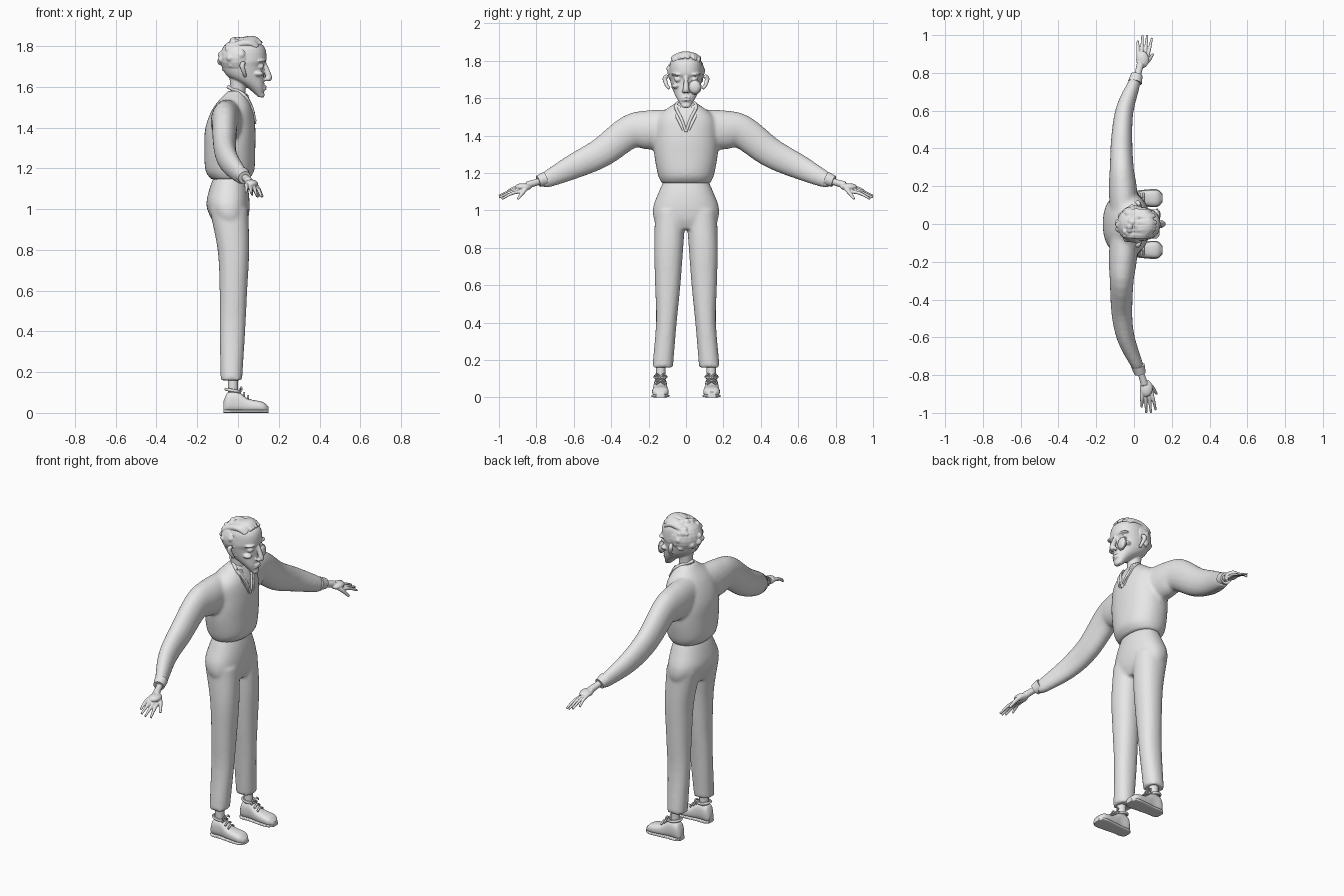
import bpy, bmesh, math, random
from mathutils import Vector, Matrix

random.seed(4)
if "Cube" in bpy.data.objects:
    bpy.data.objects.remove(bpy.data.objects["Cube"])

colour = (.8, .8, .8, 1)
clay = bpy.data.materials.new("plain_grey")
clay.use_nodes = True
clay.diffuse_color = colour
clay.node_tree.nodes["Principled BSDF"].inputs["Base Color"].default_value = colour


def spline(rows, steps=4):
    """Smoothly interpolate rows of numbers."""
    rows = [Vector(row) for row in rows]
    last = len(rows) - 1
    slopes = [(rows[min(i + 1, last)] - rows[max(i - 1, 0)]) / (min(i + 1, last) - max(i - 1, 0))
              for i in range(last + 1)]
    out = []
    for i in range(last):
        for k in range(steps):
            t = k / steps
            ease = t * t * (3 - 2 * t)
            point = rows[i].lerp(rows[i + 1], ease)
            point += slopes[i] * t * (1 - t) ** 2 - slopes[i + 1] * t * t * (1 - t)
            out.append(point)
    return out + [rows[-1]]


def circle(sides):
    """Cosine and sine pairs around a full turn."""
    angles = [math.tau * i / sides for i in range(sides)]
    return [(math.cos(a), math.sin(a)) for a in angles]


def skin(bm, rings):
    """Bridge closed rings of points and cap the ends."""
    loops = [[bm.verts.new(point) for point in ring] for ring in rings]
    count = len(loops[0])
    for low, high in zip(loops, loops[1:]):
        for i in range(count):
            j = (i + 1) % count
            bm.faces.new((low[i], low[j], high[j], high[i]))
    bm.faces.new(loops[0])
    bm.faces.new(loops[-1])


def loft(bm, rows, place, power=2.2):
    """Rows are (position, low a, high a, low b, high b); place orders the axes."""
    rings = []
    for t, a_low, a_high, b_low, b_high in spline(rows):
        ring = []
        for c, s in circle(36):
            a = (a_low + a_high + (a_high - a_low) * math.copysign(abs(c) ** (2 / power), c)) / 2
            b = (b_low + b_high + (b_high - b_low) * math.copysign(abs(s) ** (2 / power), s)) / 2
            ring.append(place(t, a, b))
        rings.append(ring)
    skin(bm, rings)


def upright(t, a, b):
    return (a, b, t)


def lengthwise(t, a, b):
    return (t, a, b)


def centred(rows):
    """Turn (height, back, front, half width) into full loft rows."""
    return [(z, back, front, -half, half) for z, back, front, half in rows]


def tube(bm, rows, sides=12, flat=1):
    """Rows are (x, y, z, radius); flat squashes the tube along x."""
    points = spline(rows)
    rings, across = [], None
    for i, point in enumerate(points):
        along = (points[min(i + 1, len(points) - 1)] - points[max(i - 1, 0)]).xyz.normalized()
        across = across or along.orthogonal()
        across = (across - along * across.dot(along)).normalized()
        other = along.cross(across)
        ring = []
        for c, s in circle(sides):
            offset = (across * c + other * s) * point.w
            offset.x *= flat
            ring.append(point.xyz + offset)
        rings.append(ring)
    skin(bm, rings)


def hoop(bm, centre, size, thickness):
    """A closed loop of tube around a centre."""
    loop = circle(16)
    tube(bm, [(centre[0] + size[0] * c, centre[1] + size[1] * s, centre[2] + size[2] * c, thickness)
              for c, s in loop + loop[:1]], 8)


def ball(bm, centre, size):
    matrix = Matrix.Translation(centre) @ Matrix.Diagonal((*size, 1))
    bmesh.ops.create_uvsphere(bm, u_segments=20, v_segments=12, radius=1, matrix=matrix)


def mirror(bm):
    """Copy everything to the other side of the body."""
    copy = bmesh.ops.duplicate(bm, geom=bm.verts[:] + bm.edges[:] + bm.faces[:])
    for item in copy["geom"]:
        if isinstance(item, bmesh.types.BMVert):
            item.co.y *= -1


def finish(name, bm, voxel=0, smooth=0):
    """Make the object, fusing its pieces when a voxel size is given."""
    # The right forearm swings slightly forward
    for vert in bm.verts:
        vert.co.x += .02 * min(1, max(0, (-vert.co.y - .5) * 3))
    bmesh.ops.recalc_face_normals(bm, faces=bm.faces[:])
    for face in bm.faces:
        face.smooth = True
    mesh = bpy.data.meshes.new(name)
    bm.to_mesh(mesh)
    bm.free()
    mesh.materials.append(clay)
    ob = bpy.data.objects.new(name, mesh)
    bpy.context.collection.objects.link(ob)
    if voxel:
        fuse = ob.modifiers.new("fuse", "REMESH")
        fuse.mode, fuse.voxel_size, fuse.use_smooth_shade = "VOXEL", voxel, True
        soften = ob.modifiers.new("soften", "SMOOTH")
        soften.factor, soften.iterations = .5, smooth
    else:
        mesh.set_sharp_from_angle(angle=math.radians(45))


# Sweater: sleeves mirrored, then fused with the torso
bm = bmesh.new()
tube(bm, [(-.05, .06, 1.43, .11), (-.06, .2, 1.43, .105), (-.065, .3, 1.42, .09), (-.065, .45, 1.31, .08),
          (-.05, .6, 1.235, .067), (0, .74, 1.167, .045), (.01, .77, 1.16, .034)], 32, .7)
mirror(bm)
loft(bm, centred([(1.145, -.13, .05, .13), (1.19, -.16, .08, .15), (1.3, -.165, .085, .17), (1.4, -.16, .085, .17),
                  (1.5, -.12, .07, .15), (1.58, -.05, .03, .05)]), upright)
finish("sweater", bm, .01, 5)

# Sleeve cuffs
bm = bmesh.new()
tube(bm, [(.005, .75, 1.17, .037), (.015, .79, 1.155, .031)], 24)
mirror(bm)
finish("sleeve_cuffs", bm)

# Neckline trim and shirt collar flaps
bm = bmesh.new()
tube(bm, [(.083, 0, 1.42, .007), (.07, .025, 1.49, .008), (.03, .055, 1.56, .009), (-.05, 0, 1.6, .009)])
flap = [Vector(p) for p in ((.035, .06, 1.57), (.075, .055, 1.5), (.092, .02, 1.43), (.05, .03, 1.56))]
skin(bm, [flap, [p - Vector((.012, 0, .004)) for p in flap]])
mirror(bm)
finish("collar", bm)

# Trousers: two legs fused with the hips
bm = bmesh.new()
loft(bm, [(.16, -.085, .02, .07, .18), (.4, -.09, .035, .05, .16), (.6, -.09, .045, .03, .165),
          (.8, -.1, .055, .015, .17), (1, -.14, .05, 0, .165)], upright)
mirror(bm)
loft(bm, centred([(.9, -.1, .03, .12), (.95, -.13, .05, .17), (1.02, -.155, .057, .175),
                  (1.1, -.14, .05, .145), (1.18, -.11, .03, .11)]), upright)
finish("trousers", bm, .01, 4)

# Ankles
bm = bmesh.new()
tube(bm, [(-.025, .135, .08, .025), (-.025, .135, .22, .025)], 16)
mirror(bm)
finish("ankles", bm)

# Shoes with soles, collars and laces
bm = bmesh.new()
middle = .137
last = [(-.07, .02, .06), (-.05, .035, .1), (0, .035, .105), (.05, .04, .07), (.12, .043, .054), (.15, .02, .03)]
loft(bm, [(x, middle - half, middle + half, .004, top) for x, half, top in last], lengthwise, 2.6)
loft(bm, [(x, middle - half - .004, middle + half + .004, 0, .016) for x, half, top in last], lengthwise, 4)
hoop(bm, (-.025, middle, .11), (.034, .03, -.006), .008)
for k in range(3):
    x, z = .01 + .02 * k, .112 - .014 * k
    tube(bm, [(x, middle + side * .026, z - .014 * abs(side), .005) for side in (-1, 0, 1)], 8)
for side in (-1, 1):
    tube(bm, [(.01, middle, .11, .004), (.015, middle + side * .02, .125, .005),
              (.02, middle + side * .03, .11, .003)], 8)
mirror(bm)
finish("shoes", bm)

# Hands: wrist, palm, fingers and thumb fused together
bm = bmesh.new()
tube(bm, [(.01, .75, 1.165, .02), (.022, .8, 1.15, .018), (.035, .85, 1.135, .02)], 16)
ball(bm, (.045, .87, 1.125), (.034, .045, .02))
for k, reach in enumerate((.97, 1, 1, .985)):
    base, tip, z = .022 + .016 * k, .02 + .025 * k, 1.125 - .008 * k
    tube(bm, [(base, .88, z, .01), ((base + tip) / 2, .93, z - .01, .009), (tip, reach, z - .04, .006)])
tube(bm, [(.045, .845, 1.13, .014), (.075, .865, 1.105, .012), (.1, .9, 1.06, .007)])
mirror(bm)
finish("hands", bm, .0035, 2)

# Head: paired features mirrored, then fused with skull, neck, nose and mouth
bm = bmesh.new()
ball(bm, (.112, .044, 1.727), (.026, .036, .009))
ball(bm, (.1, .055, 1.665), (.026, .022, .014))
ball(bm, (.108, .043, 1.7), (.02, .02, .016))
ball(bm, (.142, .012, 1.637), (.014, .011, .01))
tube(bm, [(.035, .088, 1.65, .008), (.03, .104, 1.67, .01), (.02, .113, 1.705, .013), (.03, .1, 1.72, .01)])
mirror(bm)
loft(bm, centred([(1.55, .1, .125, .02), (1.6, .04, .13, .05), (1.65, -.05, .126, .073), (1.7, -.078, .125, .086),
                  (1.735, -.084, .14, .09), (1.8, -.07, .127, .08), (1.836, -.01, .06, .025)]), upright)
tube(bm, [(0, 0, 1.5, .044), (0, 0, 1.58, .037), (0, 0, 1.68, .045)], 24)
tube(bm, [(.125, 0, 1.725, .011), (.142, 0, 1.68, .013), (.152, 0, 1.645, .016), (.15, 0, 1.63, .01)])
for x, z, height in ((.128, 1.602, .0055), (.127, 1.589, .006), (.118, 1.56, .014)):
    ball(bm, (x, 0, z), (.013, .024, height))
finish("head", bm, .0045, 2)

# Monocle over the left eye
bm = bmesh.new()
lens = (.123, .047, 1.66)
ball(bm, lens, (.018, .032, .036))
hoop(bm, lens, (0, .032, .036), .004)
finish("monocle", bm)

# Hair: a cap covered in tufts, with swept locks on top
bm = bmesh.new()
crown = Vector((.003, 0, 1.742))
ball(bm, crown, (.093, .1, .092))
for i in range(75):
    turn, lift = random.uniform(0, math.tau), random.uniform(-.75, 1.5)
    away = Vector((math.cos(turn) * math.cos(lift), math.sin(turn) * math.cos(lift), math.sin(lift)))
    if away.x < .05 + .6 * max(0, away.z):
        ball(bm, crown + away * .087, [random.uniform(.012, .02)] * 3)
for i in range(-6, 7):
    y = .011 * i
    front, top = .118 - 6 * y * y, 1.832 - 5 * y * y
    wave = y + random.uniform(-.014, .014)
    tube(bm, [(front, wave, top - .018, .007), (front - .04, y, top + .004, .014),
              (front - .1, wave, top - .004, .014), (front - .15, y, top - .03, .008)])
finish("hair", bm, .0045, 1)
